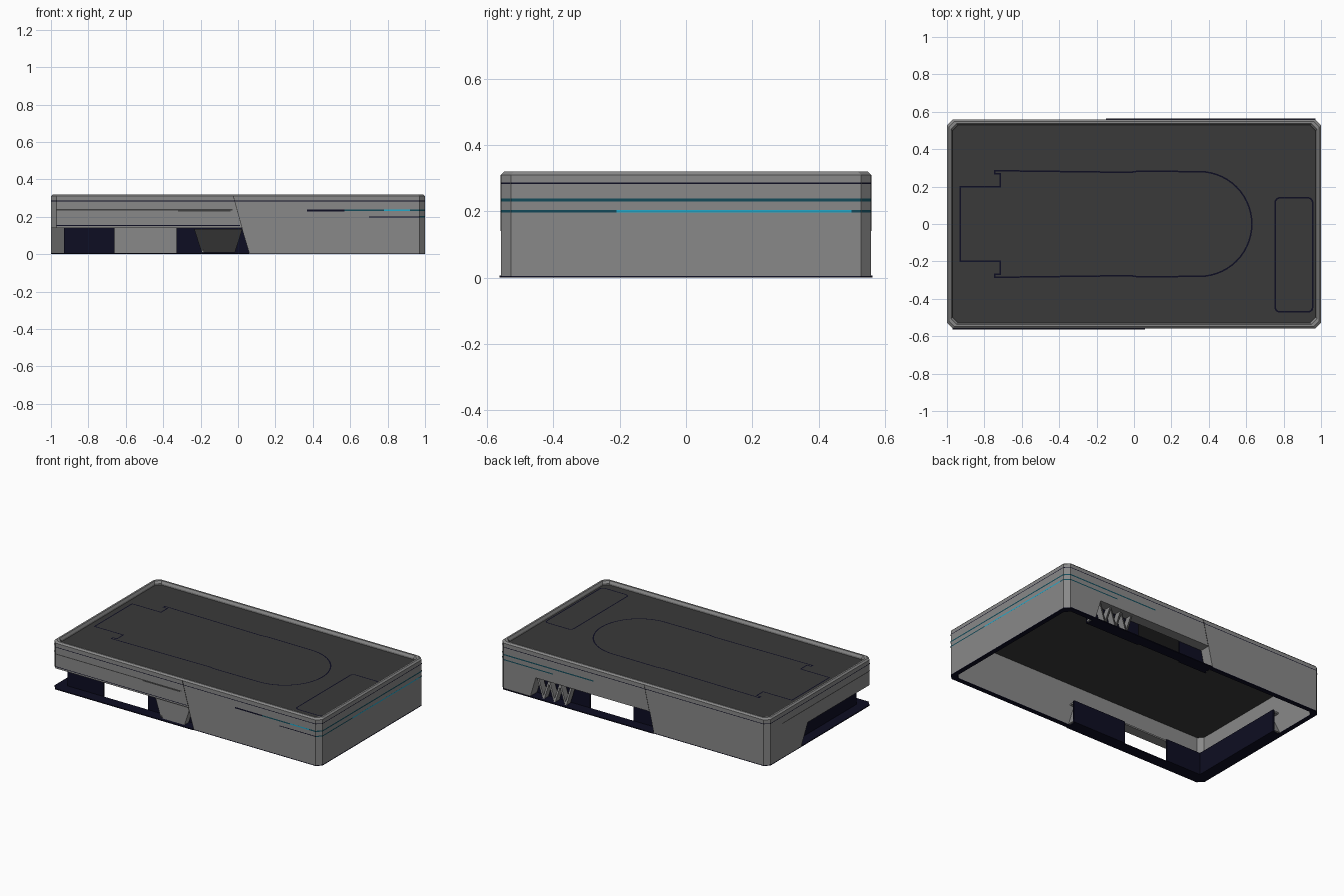
import bpy, bmesh, math
from mathutils import Vector

if "Cube" in bpy.data.objects:
    bpy.data.objects.remove(bpy.data.objects["Cube"])


def material(name, rgb):
    m = bpy.data.materials.new(name)
    m.use_nodes = True
    m.diffuse_color = (*rgb, 1)
    m.node_tree.nodes["Principled BSDF"].inputs["Base Color"].default_value = (*rgb, 1)
    return m


GREY = material("shell grey", (0.25, 0.25, 0.25))
DARK = material("deck charcoal", (0.042, 0.042, 0.042))
NAVY = material("navy trim", (0.004, 0.004, 0.016))
TEAL = material("dark teal", (0.006, 0.07, 0.1))
CYAN = material("bright cyan", (0.015, 0.4, 0.6))
LINE = material("groove grey", (0.05, 0.05, 0.05))

HX, HY, CH = 1.0, 0.558, 0.03   # half length, half width, corner chamfer
WALL, RECESS = 0.03, 0.07       # wall thickness, depth of the side recesses
OPEN_TOP = 0.14                 # top of the side recesses


def finish(name, bm, mat, fix=True):
    if fix:
        bmesh.ops.recalc_face_normals(bm, faces=bm.faces)
    me = bpy.data.meshes.new(name)
    bm.to_mesh(me)
    bm.free()
    me.materials.append(mat)
    ob = bpy.data.objects.new(name, me)
    bpy.context.collection.objects.link(ob)
    return ob


def octagon(inset):
    """Chamfered rectangle, counter-clockwise from the front left of the plan."""
    x, y, c = HX - inset, HY - inset, CH
    return [(c - x, -y), (x - c, -y), (x, c - y), (x, y - c),
            (x - c, y), (c - x, y), (-x, y - c), (-x, c - y)]


def rings(name, levels, mat, caps=False):
    """Bridge octagons given as (inset, z); closed on itself or capped."""
    bm = bmesh.new()
    loops = [[bm.verts.new((*p, z)) for p in octagon(i)] for i, z in levels]
    pairs = list(zip(loops, loops[1:]))
    if caps:
        bm.faces.new(loops[0])
        bm.faces.new(loops[-1])
    else:
        pairs.append((loops[-1], loops[0]))
    for a, b in pairs:
        for k in range(8):
            j = (k + 1) % 8
            bm.faces.new((a[k], a[j], b[j], b[k]))
    return finish(name, bm, mat)


def prism(name, profile, axis, lo, hi, mat):
    """Extrude a (side, z) profile along axis 'x' or 'y'."""
    place = (lambda s, z, t: (t, s, z)) if axis == "x" else (lambda s, z, t: (s, t, z))
    bm = bmesh.new()
    a, b = [[bm.verts.new(place(s, z, t)) for s, z in profile] for t in (lo, hi)]
    bm.faces.new(a)
    bm.faces.new(b)
    for k in range(len(a)):
        j = (k + 1) % len(a)
        bm.faces.new((a[k], a[j], b[j], b[k]))
    return finish(name, bm, mat)


def box(name, x, y, z, mat):
    return prism(name, [(x[0], z[0]), (x[1], z[0]), (x[1], z[1]), (x[0], z[1])], "y", *y, mat)


# Shell: open below, bevelled raised rim around the sunken deck
shell = rings("shell", [(0, 0.005), (0, 0.31), (0.01, 0.32), (0.022, 0.32),
                        (WALL, 0.305), (WALL, 0.005)], GREY)
rings("deck", [(WALL - 0.003, 0.285), (WALL - 0.003, 0.295)], DARK, caps=True)
rings("base_trim", [(0, 0), (0, 0.006), (WALL, 0.006), (WALL, 0)], NAVY)

# Slanted sides of the recesses: position at the floor and at the recess top
FRONT, END = (0.06, 0.02), (0.20, 0.13)
BACK_A, BACK_B = (-0.15, -0.12), (0.77, 0.73)


def opening(a, b):
    """Trapezoid between two slanted sides, prolonged below the floor."""
    return [(a[0], -0.01), (b[0], -0.01), (b[0], 0.006), (b[1], OPEN_TOP),
            (a[1], OPEN_TOP), (a[0], 0.006)]


cutters = [
    prism("cutter", opening((-1.1, -1.1), FRONT), "y", -0.7, -0.505, GREY),
    prism("cutter", opening((-0.7, -0.7), END), "x", -1.1, -0.945, GREY),
    prism("cutter", opening(BACK_A, BACK_B), "y", 0.505, 0.7, GREY)]
bpy.context.view_layer.objects.active = shell
for c in cutters:
    mod = shell.modifiers.new("cut", "BOOLEAN")
    mod.operation, mod.solver, mod.object = "DIFFERENCE", "EXACT", c
    bpy.ops.object.modifier_apply(modifier=mod.name)
    bpy.data.objects.remove(c)


# Recess cheeks, ceilings, floors and inner walls
def cheek(name, side, direction, axis, lo, hi):
    t = 0.012 * direction
    prism(name, [(side[0], 0.006), (side[1], OPEN_TOP), (side[1] + t, OPEN_TOP),
                 (side[0] + t, 0.006)], axis, lo, hi, GREY)


IN_Y, IN_X = HY - RECESS, HX - RECESS
EDGE_Y, EDGE_X = HY - WALL, HX - WALL
cheek("front_cheek", FRONT, 1, "y", -EDGE_Y, -IN_Y)
cheek("end_cheek", END, 1, "x", -EDGE_X, -IN_X)
cheek("back_cheek_right", BACK_A, -1, "y", IN_Y, EDGE_Y)
cheek("back_cheek_left", BACK_B, 1, "y", IN_Y, EDGE_Y)

for part, z, mat in (("floor", (0, 0.006), NAVY), ("ceiling", (OPEN_TOP, 0.15), GREY)):
    box("front_" + part, (-EDGE_X, FRONT[0]), (-EDGE_Y - 0.001, -IN_Y), z, mat)
    box("end_" + part, (-EDGE_X - 0.001, -IN_X), (-IN_Y, END[0]), z, mat)
    box("back_" + part, (BACK_A[0], BACK_B[0]), (IN_Y, EDGE_Y + 0.001), z, mat)

tall = (0, 0.15)
inner_front, inner_back = (-IN_Y, -IN_Y + 0.01), (IN_Y - 0.01, IN_Y)
for k, x in enumerate([(-IN_X, -0.66), (-0.33, 0.07)]):
    box(f"front_inner_wall_{k}", x, inner_front, tall, NAVY)
for k, x in enumerate([(-0.16, 0.05), (0.375, 0.78)]):
    box(f"back_inner_wall_{k}", x, inner_back, tall, NAVY)
box("end_inner_wall", (-IN_X, -IN_X + 0.01), (-IN_Y, 0.21), tall, NAVY)

# Lips of the floor that stand slightly proud of the shell
box("front_lip", (-0.97, FRONT[0]), (-0.563, -HY), (0, 0.006), NAVY)
box("back_lip", (BACK_A[0], 0.97), (HY, 0.563), (0, 0.006), NAVY)


# Folded zigzag ribbons standing in the recesses
def zigzag(name, x0, x1, y0, y1, folds=3):
    n = folds * 2
    pts = [(x0 + (x1 - x0) * k / n, 0.136 if k % 2 == 0 else 0.008) for k in range(n + 1)]
    t = 0.012
    prism(name, pts + [(x + t, z) for x, z in reversed(pts)], "y", y0, y1, GREY)


zigzag("front_zigzag", -0.235, 0.012, -0.545, -0.50)
zigzag("back_zigzag", 0.47, 0.717, 0.50, 0.545)


# Thin stripes that follow the outside of the shell
def stripe(name, path, z, height, mat, lift=0.0015):
    bm = bmesh.new()
    for (ax, ay), (bx, by) in zip(path, path[1:]):
        out = Vector((by - ay, ax - bx)).normalized() * lift
        bm.faces.new([bm.verts.new((x + out.x, y + out.y, z + h)) for x, y, h in
                      ((ax, ay, -height / 2), (bx, by, -height / 2),
                       (bx, by, height / 2), (ax, ay, height / 2))])
    return finish(name, bm, mat, fix=False)


o = octagon(0)
nose = o[1:5]                                    # both corners of the +x end
stripe("upper_groove", o + o[:1], 0.284, 0.004, NAVY)
stripe("front_groove", [(-0.97, -HY), (-0.03, -HY)], 0.238, 0.006, LINE)
stripe("front_groove_wide", [(-0.32, -HY), (-0.04, -HY)], 0.235, 0.012, LINE, 0.002)
stripe("end_groove", [(-HX, 0.4), (-HX, -0.53)], 0.236, 0.006, LINE)
stripe("lower_groove", [(-0.97, -HY), (0.01, -HY)], 0.153, 0.004, NAVY)
stripe("front_stripe_tail", [(0.37, -HY), (0.57, -HY)], 0.234, 0.009, NAVY)
stripe("main_stripe", [(0.57, -HY)] + nose + [(0.3, HY)], 0.234, 0.008, TEAL)
stripe("front_glow", [(0.78, -HY), (0.92, -HY)], 0.234, 0.008, CYAN, 0.002)
stripe("lower_stripe_tail", [(0.7, -HY), (0.97, -HY)], 0.2, 0.005, NAVY)
stripe("lower_stripe", nose + [(0.6, HY)], 0.2, 0.007, TEAL)
stripe("end_glow", [(HX, -0.21), (HX, 0.5)], 0.2, 0.007, CYAN, 0.002)


# Slanted panel seams above the recess corners
def seam(name, top, bottom, y0, y1):
    w = 0.004
    prism(name, [(top, 0.31), (top + w, 0.31), (bottom + w, OPEN_TOP), (bottom, OPEN_TOP)],
          "y", y0, y1, LINE)


seam("front_seam", -0.027, FRONT[1], -HY - 0.0015, -HY + 0.002)
seam("back_seam", -0.08, BACK_A[1], HY - 0.002, HY + 0.0015)


# Inlaid outlines on the deck
def outline(name, pts, width=0.008, z=0.2965):
    bm = bmesh.new()
    for a, b in zip(pts, pts[1:] + pts[:1]):
        a, b = Vector(a), Vector(b)
        d = (b - a).normalized() * width / 2
        n = Vector((-d.y, d.x))
        corners = (a - d - n, b + d - n, b + d + n, a - d + n)
        bm.faces.new([bm.verts.new((p.x, p.y, z)) for p in corners])
    return finish(name, bm, NAVY, fix=False)


def arc(cx, cy, r, start, end, n):
    return [(cx + r * math.cos(math.radians(start + (end - start) * k / n)),
             cy + r * math.sin(math.radians(start + (end - start) * k / n)))
            for k in range(n + 1)]


half = [(-0.93, 0.2), (-0.715, 0.2), (-0.715, 0.268), (-0.745, 0.268), (-0.745, 0.285),
        (-0.5, 0.282), (-0.02, 0.276), (0.02, 0.282)]
tongue = half + arc(0.35, 0, 0.28, 90, -90, 28) + [(x, -y) for x, y in reversed(half)]
outline("tongue_outline", tongue)
R = 0.025
slot = []
for k, (cx, cy) in enumerate([(0.93, 0.115), (0.78, 0.115), (0.78, -0.445), (0.93, -0.445)]):
    slot += arc(cx, cy, R, 90 * k, 90 * k + 90, 4)
outline("slot_outline", slot)
